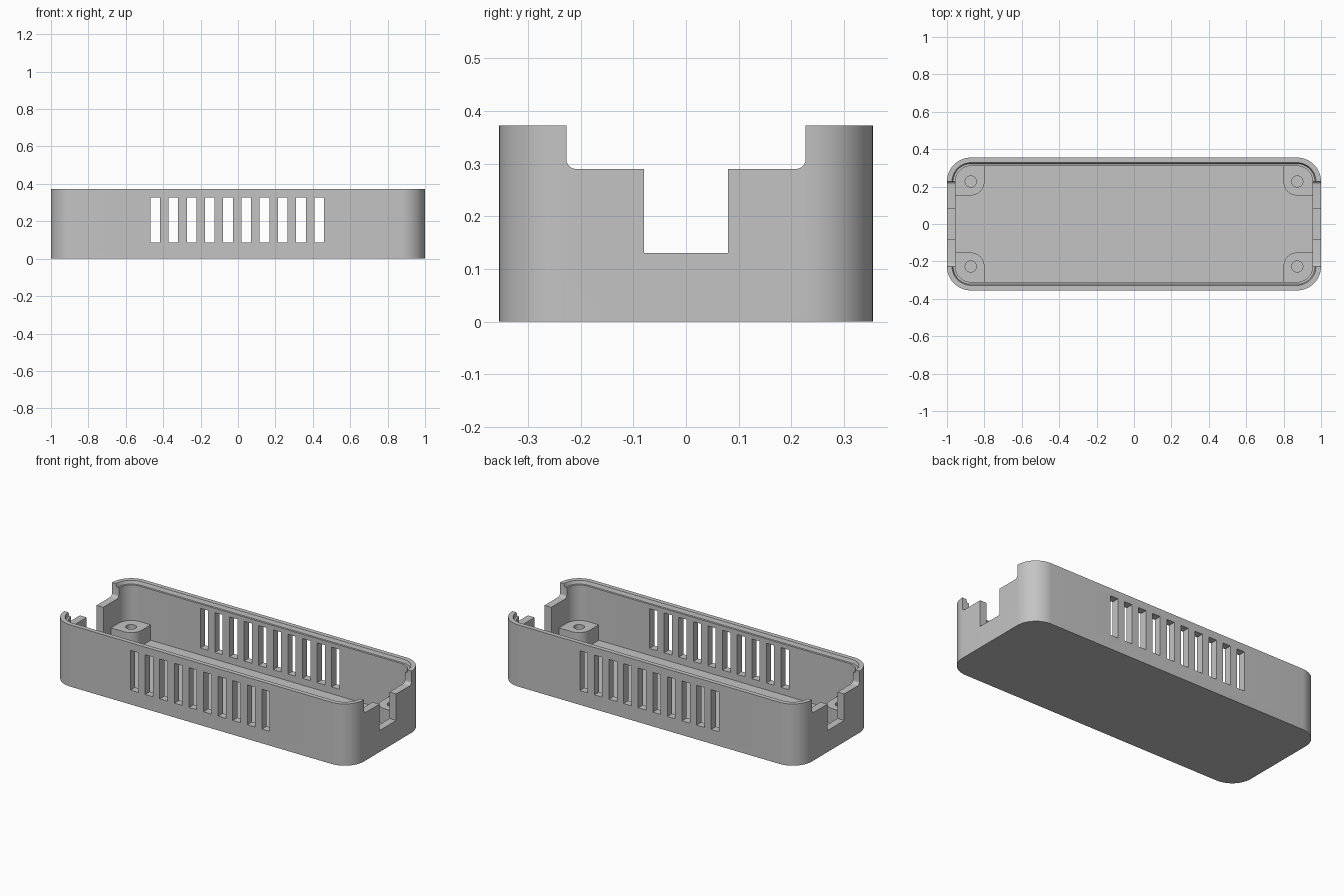
import bpy, bmesh, math

if "Cube" in bpy.data.objects:
    bpy.data.objects.remove(bpy.data.objects["Cube"], do_unlink=True)

HALF_X, HALF_Y, HEIGHT, RADIUS = 1.0, 0.355, 0.372, 0.128
WALL, FLOOR = 0.045, 0.045
POST_X, POST_Y, POST_TOP = 0.873, 0.227, 0.138

grey = bpy.data.materials.new("plain grey")
grey.use_nodes = True
grey.diffuse_color = (0.55, 0.55, 0.55, 1)
grey.node_tree.nodes["Principled BSDF"].inputs["Base Color"].default_value = (0.55, 0.55, 0.55, 1)


def make_object(name, bm):
    bmesh.ops.recalc_face_normals(bm, faces=bm.faces[:])
    mesh = bpy.data.meshes.new(name)
    bm.to_mesh(mesh)
    bm.free()
    mesh.materials.append(grey)
    obj = bpy.data.objects.new(name, mesh)
    bpy.context.collection.objects.link(obj)
    return obj


def arc(cx, cy, r, start, end, steps):
    angles = [math.radians(start + (end - start) * i / steps) for i in range(steps + 1)]
    return [(cx + r * math.cos(a), cy + r * math.sin(a)) for a in angles]


def rounded_rect(inset):
    r = RADIUS - inset
    x, y = HALF_X - RADIUS, HALF_Y - RADIUS
    points = []
    for i, (sx, sy) in enumerate([(1, 1), (-1, 1), (-1, -1), (1, -1)]):
        points += arc(sx * x, sy * y, r, 90 * i, 90 * i + 90, 14)
    return points


def prism(bm, points, direction):
    # Close a flat outline and extrude it along direction
    face = bm.faces.new([bm.verts.new(p) for p in points])
    new = bmesh.ops.extrude_face_region(bm, geom=[face])["geom"]
    verts = [v for v in new if isinstance(v, bmesh.types.BMVert)]
    bmesh.ops.translate(bm, verts=verts, vec=direction)


def cut(target, cutter):
    cutter.hide_render = True
    mod = target.modifiers.new("cut", "BOOLEAN")
    mod.operation, mod.solver, mod.object = "DIFFERENCE", "EXACT", cutter
    bpy.context.view_layer.objects.active = target
    bpy.ops.object.modifier_apply(modifier=mod.name)
    bpy.data.objects.remove(cutter, do_unlink=True)


def smooth(obj):
    bpy.ops.object.select_all(action="DESELECT")
    obj.select_set(True)
    bpy.context.view_layer.objects.active = obj
    bpy.ops.object.shade_smooth_by_angle(angle=math.radians(30))


# Tray: rounded outline carried up the outside, over the stepped lip and down inside
bm = bmesh.new()
lip = HEIGHT - 0.02
section = [(0, 0), (0, HEIGHT), (0.027, HEIGHT), (0.033, lip), (WALL, lip), (WALL, FLOOR)]
rings = [[bm.verts.new((x, y, z)) for x, y in rounded_rect(inset)] for inset, z in section]
for low, high in zip(rings, rings[1:]):
    for i in range(len(low)):
        j = (i + 1) % len(low)
        bm.faces.new((low[i], low[j], high[j], high[i]))
bm.faces.new(rings[0])
bm.faces.new(rings[-1])
tray = make_object("tray", bm)

# Stepped opening through both ends, with small fillets at the shelf corners
bm = bmesh.new()
half = [(0.08, 0.13), (0.08, 0.29)] + arc(0.209, 0.308, 0.018, 270, 360, 6) + [(0.227, 0.5)]
outline = half + [(-y, z) for y, z in reversed(half)]
prism(bm, [(-1.2, y, z) for y, z in outline], (2.4, 0, 0))
cut(tray, make_object("end_opening_cutter", bm))

# Row of vent slots through the front and back walls
bm = bmesh.new()
for i in range(10):
    x = -0.443 + 0.0975 * i
    w, low, high = 0.026, 0.086, 0.326
    prism(bm, [(x - w, -0.5, low), (x + w, -0.5, low), (x + w, -0.5, high), (x - w, -0.5, high)], (0, 1, 0))
cut(tray, make_object("vent_cutter", bm))
smooth(tray)

# Corner posts with blind screw holes
for side, sx in (("left", 1), ("right", -1)):
    for end, sy in (("front", -1), ("back", 1)):
        bm = bmesh.new()
        inner_x, inner_y, r = 0.8, 0.153, 0.07
        corner = arc(inner_x + r, inner_y + r, r, 180, 270, 10)
        outline = corner + [(0.957, inner_y), (0.957, 0.312), (inner_x, 0.312)]
        prism(bm, [(sx * x, sy * y, FLOOR - 0.01) for x, y in outline], (0, 0, POST_TOP - FLOOR + 0.01))
        post = make_object(f"{end}_{side}_post", bm)
        bm = bmesh.new()
        hole = arc(sx * POST_X, sy * POST_Y, 0.03, 0, 345, 23)
        prism(bm, [(x, y, FLOOR) for x, y in hole], (0, 0, 0.2))
        cut(post, make_object("hole_cutter", bm))
        smooth(post)
